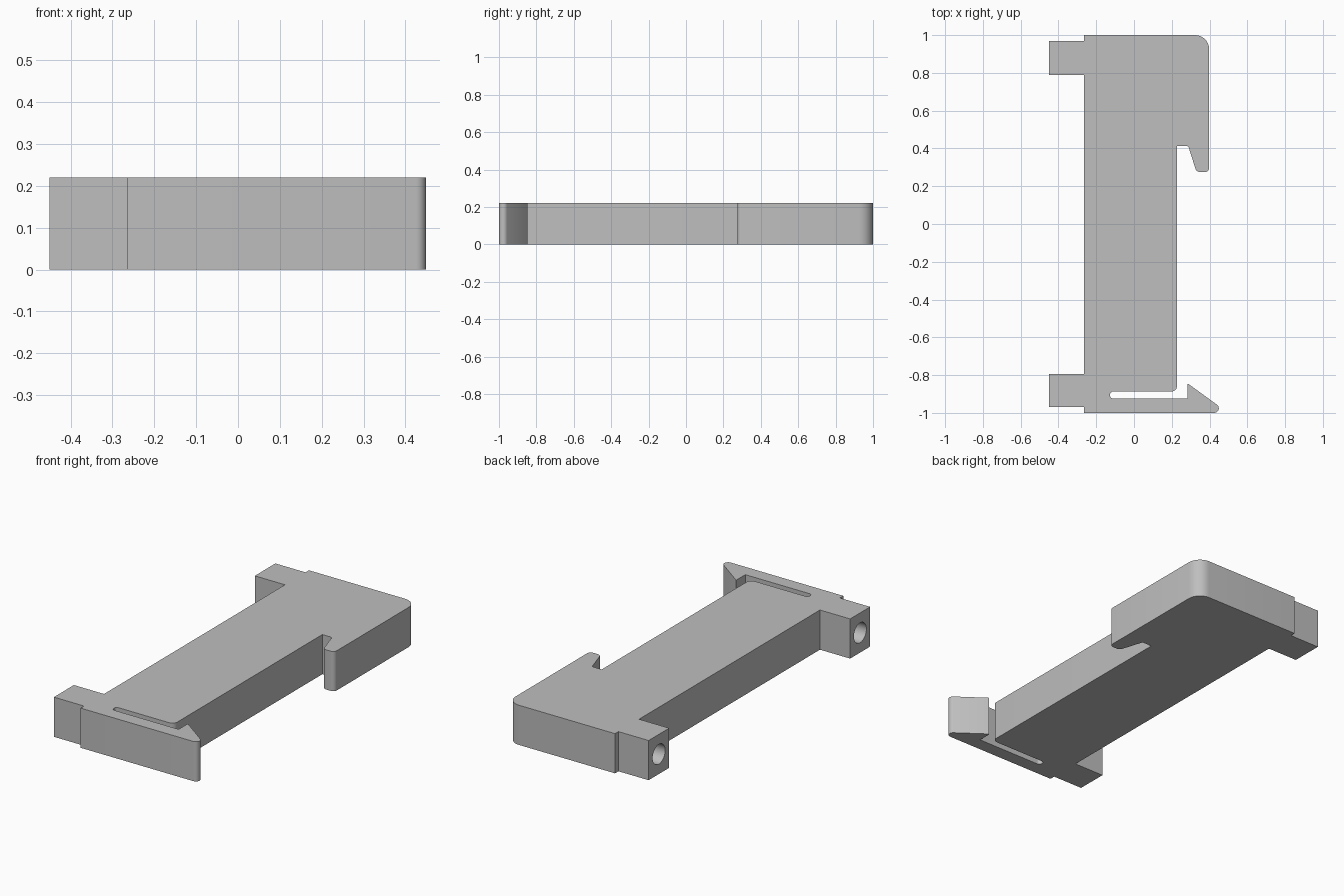
import bpy, bmesh, math
from mathutils import Vector, Matrix

if "Cube" in bpy.data.objects:
    bpy.data.objects.remove(bpy.data.objects["Cube"], do_unlink=True)

HEIGHT = 0.22
BORE_RADIUS = 0.055
BORE_DEPTH = 0.3

grey = bpy.data.materials.new("plain grey")
grey.use_nodes = True
colour = (0.52, 0.52, 0.52, 1)
grey.diffuse_color = colour
grey.node_tree.nodes["Principled BSDF"].inputs["Base Color"].default_value = colour


def rounded_outline(corners, steps=8):
    """Replace each (x, y, radius) corner by a tangent arc."""
    points = []
    for i, (x, y, r) in enumerate(corners):
        p = Vector((x, y))
        if r == 0:
            points.append(p)
            continue
        a = (Vector(corners[i - 1][:2]) - p).normalized()
        b = (Vector(corners[(i + 1) % len(corners)][:2]) - p).normalized()
        half = a.angle(b) / 2
        centre = p + (a + b).normalized() * (r / math.sin(half))
        start = p + a * (r / math.tan(half)) - centre
        end = p + b * (r / math.tan(half)) - centre
        sweep = math.atan2(start.cross(end), start.dot(end))
        for k in range(steps + 1):
            points.append(centre + Matrix.Rotation(sweep * k / steps, 2) @ start)
    return points


def make_object(name, bm):
    bmesh.ops.recalc_face_normals(bm, faces=bm.faces[:])
    mesh = bpy.data.meshes.new(name)
    bm.to_mesh(mesh)
    bm.free()
    mesh.materials.append(grey)
    obj = bpy.data.objects.new(name, mesh)
    bpy.context.collection.objects.link(obj)
    return obj


# Plate outline: latch arm, slot, long edge, hook, then the two lugs
corners = [
    (-0.265, -1, 0), (0.499, -1, 0.024), (0.283, -0.843, 0.004),
    (0.283, -0.924, 0), (-0.127, -0.924, 0.0175), (-0.127, -0.887, 0.0175),
    (0.228, -0.887, 0.03), (0.228, 0.413, 0), (0.287, 0.413, 0.012),
    (0.331, 0.275, 0.025), (0.398, 0.275, 0.022), (0.398, 1, 0.075),
    (-0.265, 1, 0), (-0.265, 0.97, 0), (-0.45, 0.97, 0), (-0.45, 0.79, 0),
    (-0.265, 0.79, 0), (-0.265, -0.795, 0), (-0.45, -0.795, 0),
    (-0.45, -0.97, 0), (-0.265, -0.97, 0),
]
bm = bmesh.new()
base = bm.faces.new([bm.verts.new((p.x, p.y, 0)) for p in rounded_outline(corners)])
top = bmesh.ops.extrude_face_region(bm, geom=[base])["geom"]
bmesh.ops.translate(bm, vec=(0, 0, HEIGHT),
                    verts=[v for v in top if isinstance(v, bmesh.types.BMVert)])
body = make_object("latch_plate", bm)
bpy.context.view_layer.objects.active = body
body.select_set(True)

# Blind round bores in the ends of the lugs
for side, y in (("back", 0.88), ("front", -0.8825)):
    bm = bmesh.new()
    bmesh.ops.create_cone(
        bm, cap_ends=True, segments=32, radius1=BORE_RADIUS, radius2=BORE_RADIUS,
        depth=BORE_DEPTH * 2,
        matrix=Matrix.Translation((-0.45, y, HEIGHT / 2)) @ Matrix.Rotation(math.pi / 2, 4, 'Y'))
    cutter = make_object(side + "_bore_cutter", bm)
    cutter.hide_render = True
    cut = body.modifiers.new(side + "_bore", 'BOOLEAN')
    cut.operation = 'DIFFERENCE'
    cut.solver = 'EXACT'
    cut.object = cutter
    bpy.ops.object.modifier_apply(modifier=cut.name)
    bpy.data.objects.remove(cutter, do_unlink=True)

bpy.ops.object.shade_smooth_by_angle(angle=math.radians(30))
